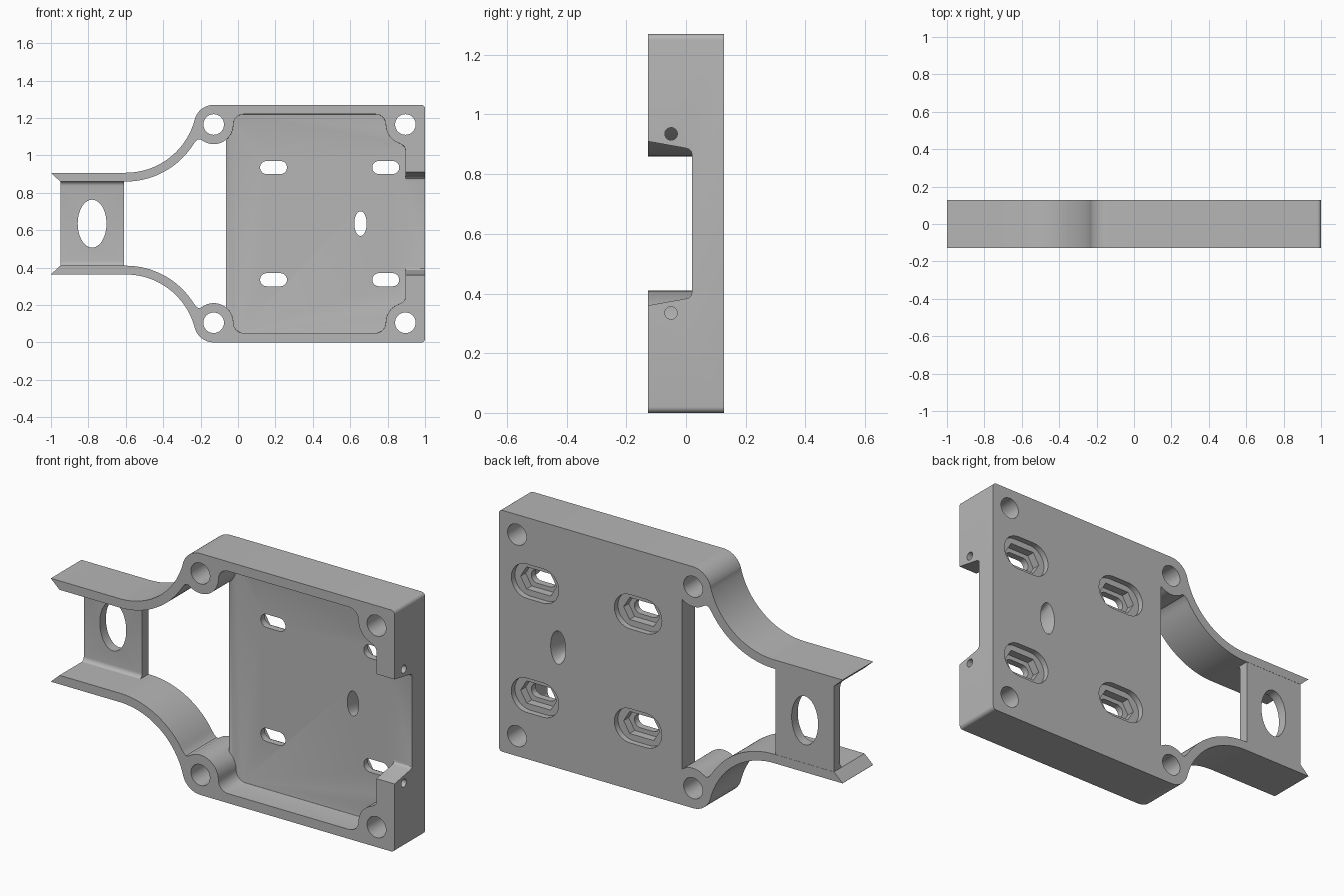
import bpy, bmesh
from math import cos, sin, radians

cube = bpy.data.objects.get("Cube")
if cube:
    bpy.data.objects.remove(cube, do_unlink=True)

H = 1.27                 # overall height
HALF = 0.127             # half depth
FLOOR = 0.02             # front surface of the tray floor
MID = H / 2
BOSS_Z, BOSS_R = 1.165, 0.105
LEFT_BOSS, RIGHT_BOSS = -0.13, 0.895
ARM_X, ARM_Z = -0.6, 1.288   # centre of the arm sweep

grey = bpy.data.materials.new("light grey")
grey.use_nodes = True
grey.diffuse_color = (0.47, 0.47, 0.47, 1)
grey.node_tree.nodes["Principled BSDF"].inputs["Base Color"].default_value = grey.diffuse_color


def arc(cx, cz, rx, start, end, n=16, rz=None):
    rz = rz or rx
    angles = [radians(start + (end - start) * i / n) for i in range(n + 1)]
    return [(cx + rx * cos(a), cz + rz * sin(a)) for a in angles]


def ellipse(cx, cz, rx, rz):
    return arc(cx, cz, rx, 0, 360, 48, rz)[:-1]


def stadium(cx, cz, hw, hh):
    d = hw - hh
    return arc(cx + d, cz, hh, -90, 90) + arc(cx - d, cz, hh, 90, 270)


def mirrored(points):
    return points + [(x, H - z) for x, z in reversed(points)]


def prism(name, points, a, b, axis="y", end_scale=1.0, fillet=None):
    """Extrude a profile from a to b; fillet = (radius, min x) rounds the far rim."""
    cx = sum(p[0] for p in points) / len(points)
    cz = sum(p[1] for p in points) / len(points)
    bm = bmesh.new()
    rings = []
    for depth, s in ((a, 1.0), (b, end_scale)):
        ring = []
        for u, v in points:
            u, v = cx + (u - cx) * s, cz + (v - cz) * s
            ring.append(bm.verts.new((u, depth, v) if axis == "y" else (depth, u, v)))
        rings.append(ring)
        bm.faces.new(ring)
    n = len(points)
    for i in range(n):
        j = (i + 1) % n
        bm.faces.new((rings[0][i], rings[0][j], rings[1][j], rings[1][i]))
    bmesh.ops.recalc_face_normals(bm, faces=bm.faces)
    if fillet:
        rim = set(rings[1])
        edges = [e for e in bm.edges if set(e.verts) <= rim
                 and max(v.co.x for v in e.verts) > fillet[1]]
        bmesh.ops.bevel(bm, geom=edges, offset=fillet[0], segments=4,
                        profile=0.5, affect="EDGES", clamp_overlap=True)
    mesh = bpy.data.meshes.new(name)
    bm.to_mesh(mesh)
    bm.free()
    mesh.materials.append(grey)
    obj = bpy.data.objects.new(name, mesh)
    bpy.context.collection.objects.link(obj)
    return obj


def activate(obj):
    bpy.ops.object.select_all(action="DESELECT")
    obj.select_set(True)
    bpy.context.view_layer.objects.active = obj


def cut(target, cutter):
    cutter.hide_render = True
    activate(target)
    mod = target.modifiers.new("cut", "BOOLEAN")
    mod.operation = "DIFFERENCE"
    mod.solver = "EXACT"
    mod.object = cutter
    bpy.ops.object.modifier_apply(modifier=mod.name)
    bpy.data.objects.remove(cutter, do_unlink=True)


# Main body: square tray with two swept arms
outline = (arc(0.98, 1.25, 0.02, 0, 90, 6)
           + arc(LEFT_BOSS, BOSS_Z, BOSS_R, 90, 165)
           + arc(ARM_X, ARM_Z, 0.381, -14.7, -90, 24) + [(-1, 0.907)])
body = prism("bracket_body", mirrored(outline), -HALF, HALF)

# Opening between the arms
opening = ([(-1.05, 0.952), (-0.95, 0.86)]
           + arc(ARM_X, ARM_Z, 0.428, -90, -32, 24)
           + [(-0.224, 1.078), (-0.213, 1.086), (-0.202, 1.086)]
           + arc(LEFT_BOSS, BOSS_Z, BOSS_R, 235, 308.2))
cut(body, prism("opening_cutter", mirrored(opening), -0.3, 0.3))

# Tray pocket wrapping round the corner bosses
pocket = (arc(LEFT_BOSS, BOSS_Z, BOSS_R, 306, 360, 10)[:-1]
          + arc(0.03, BOSS_Z, 0.055, 180, 90, 8)
          + arc(0.735, BOSS_Z, 0.055, 90, 0, 8)
          + arc(RIGHT_BOSS, BOSS_Z, BOSS_R, 180, 250, 10)[1:]
          + [(0.879, 1.056), (0.891, 1.044), (0.895, 1.03)])
cut(body, prism("pocket_cutter", mirrored(pocket), -0.3, FLOOR, fillet=(0.025, -0.06)))

# Side notch with sloping walls and rounded inner corners
notch = [(-0.2, 0.923), (-0.005, 0.888), (0.01, 0.884), (0.018, 0.876), (FLOOR, 0.865)]
cut(body, prism("notch_cutter", mirrored(notch), 0.84, 1.1, axis="x"))

# Mounting slots with stepped recesses at the back, bolt holes and pin holes
for top in (True, False):
    def level(z):
        return z if top else H - z
    for x in (LEFT_BOSS, RIGHT_BOSS):
        cut(body, prism("bolt_cutter", ellipse(x, level(BOSS_Z), 0.055, 0.055), -0.3, 0.3))
    z = level(0.935)
    for x in (0.19, 0.79):
        cut(body, prism("slot_cutter", stadium(x, z, 0.072, 0.035), -0.05, 0.3))
        cut(body, prism("recess_cutter", stadium(x, z, 0.138, 0.09), 0.097, 0.3))
        nut = [(x + sx * w, z + sz * 0.058) for sx, sz, w in
               ((-1, 0, 0.105), (-1, 1, 0.07), (1, 1, 0.07),
                (1, 0, 0.105), (1, -1, 0.07), (-1, -1, 0.07))]
        cut(body, prism("nut_cutter", nut, 0.055, 0.3))
    cut(body, prism("pin_cutter", ellipse(-0.05, z, 0.021, 0.021), 0.86, 1.1, axis="x"))

# Flared oval hole in the tray floor
cut(body, prism("oval_cutter", ellipse(0.655, MID, 0.033, 0.066), -0.05, 0.3))
cut(body, prism("flare_cutter", ellipse(0.655, MID, 0.033, 0.066), 0.07, 0.14, end_scale=1.4))

# Cross plate joining the arm ends
section = [(0.126, 0.875), (0.05, 0.875)] + arc(0.05, 0.837, 0.025, 90, 0, 6)
plate = prism("cross_plate", mirrored(section), -0.95, -0.61, axis="x")
cut(plate, prism("plate_hole_cutter", ellipse(-0.78, MID, 0.077, 0.128), -0.3, 0.3))

for obj in (body, plate):
    activate(obj)
    bpy.ops.object.shade_smooth_by_angle(angle=radians(30))
